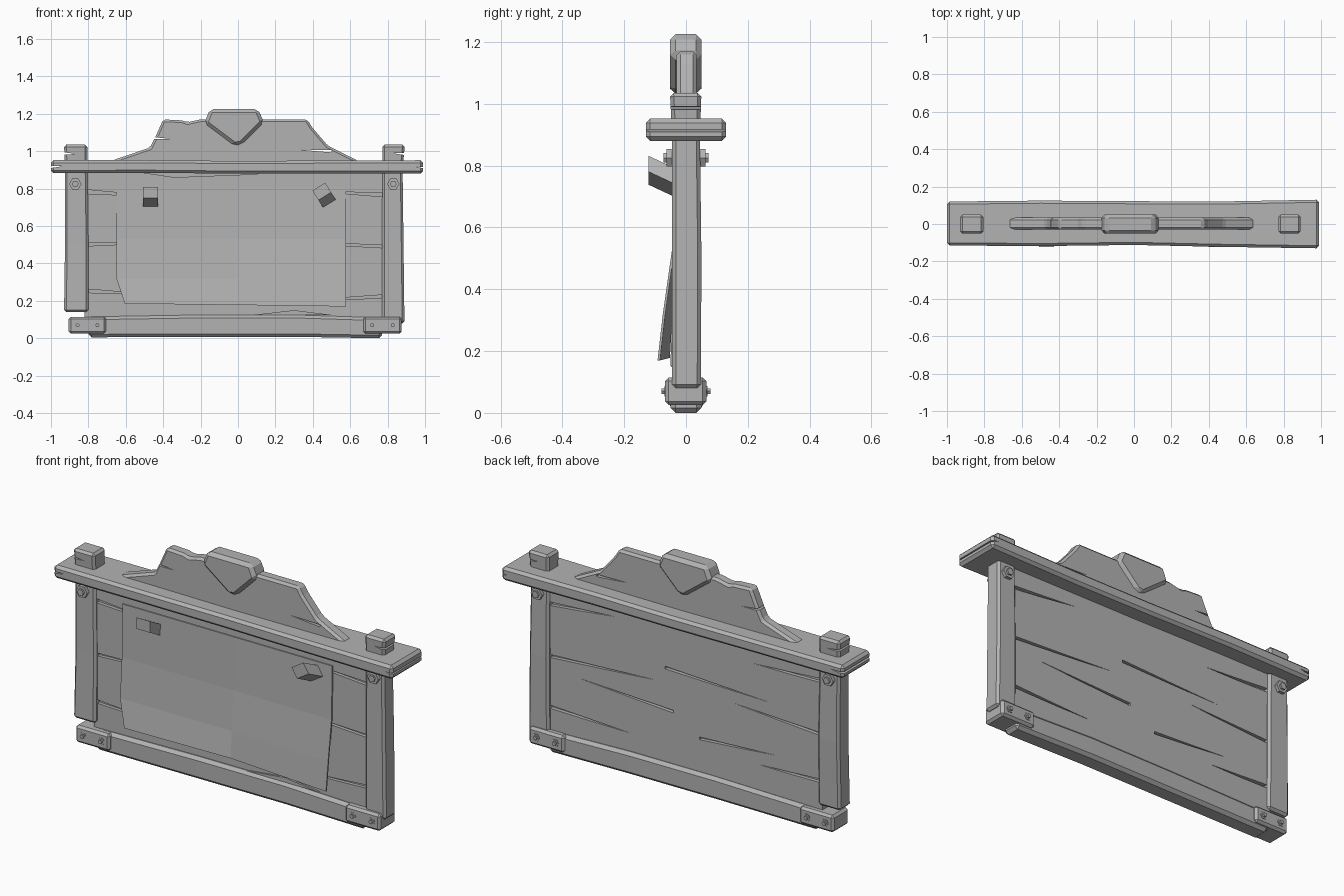
import bpy, bmesh, math
from mathutils import Vector, Matrix

cube = bpy.data.objects.get("Cube")
if cube:
    bpy.data.objects.remove(cube, do_unlink=True)

grey = bpy.data.materials.new("weathered grey")
grey.use_nodes = True
grey.diffuse_color = (0.45, 0.45, 0.45, 1)
bsdf = next(n for n in grey.node_tree.nodes if n.type == 'BSDF_PRINCIPLED')
bsdf.inputs["Base Color"].default_value = (0.45, 0.45, 0.45, 1)


def finish(name, bm, bevel=0):
    """Turn a bmesh into a flat shaded object, with chamfered edges if asked."""
    bmesh.ops.recalc_face_normals(bm, faces=bm.faces)
    if bevel:
        sharp = [e for e in bm.edges if e.calc_face_angle(0) > 0.35]
        bmesh.ops.bevel(bm, geom=sharp, offset=bevel, segments=1, affect='EDGES')
    mesh = bpy.data.meshes.new(name)
    bm.to_mesh(mesh)
    bm.free()
    mesh.materials.append(grey)
    obj = bpy.data.objects.new(name, mesh)
    bpy.context.collection.objects.link(obj)
    return obj


def add_prism(bm, outline, y0, y1):
    """Outline in x, z pushed along y."""
    a = [bm.verts.new((x, y0, z)) for x, z in outline]
    b = [bm.verts.new((x, y1, z)) for x, z in outline]
    n = len(a)
    bm.faces.new(a)
    bm.faces.new(b[::-1])
    for i in range(n):
        j = (i + 1) % n
        bm.faces.new((a[i], b[i], b[j], a[j]))


def prism(name, outline, y0, y1, bevel=0):
    bm = bmesh.new()
    add_prism(bm, outline, y0, y1)
    return finish(name, bm, bevel)


def loft(name, stations, place, bevel):
    """Rectangular sections (t, u0, u1, v0, v1) joined into a hand-hewn bar."""
    bm = bmesh.new()
    rings = []
    for t, u0, u1, v0, v1 in stations:
        corners = ((u0, v0), (u1, v0), (u1, v1), (u0, v1))
        rings.append([bm.verts.new(place(t, u, v)) for u, v in corners])
    for r, s in zip(rings, rings[1:]):
        for i in range(4):
            j = (i + 1) % 4
            bm.faces.new((r[i], r[j], s[j], s[i]))
    bm.faces.new(rings[0])
    bm.faces.new(rings[-1])
    return finish(name, bm, bevel)


def along_x(t, u, v):
    return (t, u, v)


def along_z(t, u, v):
    return (u, v, t)


def carve(obj, wedges):
    """Cut tapering splits: wide end x0, tip x1, y range."""
    bm = bmesh.new()
    for x0, z0, x1, z1, h, y0, y1 in wedges:
        mid = (x0 + x1) / 2
        mz = (z0 + z1) / 2
        add_prism(bm, [(x0, z0 - h / 2), (mid, mz - h / 3), (x1, z1), (mid, mz + h / 5), (x0, z0 + h / 2)], y0, y1)
    cutter = finish("split_cutter", bm)
    cutter.hide_render = True
    mod = obj.modifiers.new("splits", 'BOOLEAN')
    mod.operation = 'DIFFERENCE'
    mod.solver = 'EXACT'
    mod.object = cutter
    bpy.context.view_layer.objects.active = obj
    bpy.ops.object.modifier_apply(modifier=mod.name)
    bpy.data.objects.remove(cutter, do_unlink=True)


def bolt(name, x, z, radius, reach, side):
    """Hexagonal washer with a smaller raised head."""
    bm = bmesh.new()
    for r, depth in ((radius, reach - 0.01), (radius * 0.55, reach)):
        ring = [(x + r * math.cos(k * math.pi / 3), z + r * math.sin(k * math.pi / 3)) for k in range(6)]
        add_prism(bm, ring, side * 0.03, side * depth)
    finish(name, bm)


# Board of planks with splits on both faces
board = prism("plank_board", [(-0.82, 0.09), (0.79, 0.09), (0.79, 0.9), (-0.82, 0.9)], -0.03, 0.032)
splits = []
for left, z, tip, tip_z, h in ((True, 0.785, -0.42, 0.76, 0.022), (True, 0.5, -0.3, 0.52, 0.016),
                               (True, 0.255, -0.45, 0.235, 0.02), (False, 0.765, 0.4, 0.79, 0.02),
                               (False, 0.49, 0.15, 0.52, 0.016), (False, 0.225, 0.3, 0.2, 0.018)):
    x0 = -0.83 if left else 0.8
    splits.append((x0, z, tip, tip_z, h, -0.012, -0.06))
    splits.append((x0, z + 0.01, tip, tip_z + 0.02, h, 0.012, 0.06))
for x0, z0, x1, z1 in ((0.05, 0.4, 0.6, 0.43), (0.1, 0.62, -0.5, 0.6), (-0.1, 0.3, -0.55, 0.33)):
    splits.append((x0, z0, x1, z1, 0.014, 0.012, 0.06))
carve(board, splits)

# Thin chips at the top and bottom edges of the board
prism("upper_chip", [(-0.52, 0.885), (-0.34, 0.858), (0.1, 0.875), (0.12, 0.885)], -0.04, -0.02)
prism("lower_chip", [(0.08, 0.125), (0.3, 0.15), (0.5, 0.125)], -0.04, -0.02)

# Posts
right_post = loft("right_post", [(0.14, -0.93, -0.8, -0.05, 0.045), (0.5, -0.925, -0.8, -0.045, 0.05),
                                 (0.9, -0.925, -0.805, -0.045, 0.045), (1.035, -0.93, -0.805, -0.052, 0.05)],
                  along_z, 0.012)
left_post = loft("left_post", [(0.08, 0.77, 0.89, -0.045, 0.048), (0.5, 0.77, 0.885, -0.045, 0.05),
                               (0.9, 0.772, 0.88, -0.045, 0.045), (1.035, 0.772, 0.892, -0.052, 0.05)],
                 along_z, 0.012)
carve(right_post, [(-0.94, 0.99, -0.86, 0.985, 0.012, -0.06, 0.06)])
carve(left_post, [(0.9, 0.985, 0.83, 0.99, 0.012, -0.06, 0.06)])

# Top shelf
shelf = loft("top_shelf", [(-1.0, -0.115, 0.12, 0.883, 0.952), (-0.5, -0.118, 0.125, 0.885, 0.952),
                           (0.0, -0.112, 0.122, 0.88, 0.948), (0.45, -0.122, 0.12, 0.88, 0.95),
                           (0.99, -0.13, 0.13, 0.88, 0.952)], along_x, 0.014)
carve(shelf, [(-1.02, 0.915, -0.93, 0.922, 0.014, -0.2, 0.2), (1.02, 0.91, 0.95, 0.918, 0.012, -0.2, 0.2)])

# Bottom rail
loft("bottom_rail", [(-0.8, -0.05, 0.05, 0.005, 0.115), (-0.2, -0.052, 0.05, 0.008, 0.125),
                     (0.3, -0.05, 0.053, 0.008, 0.125), (0.77, -0.05, 0.05, 0.0, 0.11)], along_x, 0.016)

# Corner brackets with bolts, and bolts high on the posts
for side_name, x0, x1, post_x in (("right", -0.905, -0.705, -0.87), ("left", 0.67, 0.875, 0.83)):
    prism(side_name + "_bracket", [(x0, 0.025), (x1, 0.025), (x1, 0.115), (x0, 0.115)], -0.068, 0.066, 0.012)
    for face, s in (("front", -1), ("back", 1)):
        bolt(f"{side_name}_{face}_post_bolt", post_x, 0.825, 0.033, 0.073, s)
        for k, bx in enumerate((x0 + 0.047, x1 - 0.047)):
            bolt(f"{side_name}_{face}_bracket_bolt_{k + 1}", bx, 0.07, 0.02, 0.079, s)

# Crest board
crest = prism("crest_board", [(-0.68, 0.94), (-0.66, 0.955), (-0.47, 1.02), (-0.44, 1.08), (-0.4, 1.17),
                              (-0.3, 1.165), (-0.27, 1.155), (-0.2, 1.17), (0.37, 1.17), (0.395, 1.13),
                              (0.42, 1.1), (0.48, 1.03), (0.63, 0.955), (0.65, 0.94)], -0.03, 0.034, 0.012)
carve(crest, [(-0.5, 1.075, -0.35, 1.065, 0.014, -0.1, 0.1), (0.5, 1.0, 0.32, 1.01, 0.012, -0.1, 0.1)])

# Keystone in the middle of the crest
prism("crest_keystone", [(-0.15, 1.225), (0.108, 1.225), (0.138, 1.155), (0.02, 1.037), (-0.02, 1.03),
                         (-0.18, 1.15)], -0.052, 0.05, 0.018)

# Notice sheet with lifted lower corners
rows = (((-0.65, -0.036, 0.81), (0.0, -0.036, 0.81), (0.575, -0.036, 0.81)),
        ((-0.65, -0.04, 0.53), (0.0, -0.04, 0.53), (0.577, -0.045, 0.53)),
        ((-0.65, -0.055, 0.32), (0.0, -0.052, 0.32), (0.578, -0.075, 0.32)),
        ((-0.605, -0.085, 0.185), (0.0, -0.06, 0.178), (0.578, -0.092, 0.17)))
bm = bmesh.new()
sheets = []
for dy in (0, 0.008):
    sheets.append([[bm.verts.new((x, y + dy, z)) for x, y, z in row] for row in rows])
for grid in sheets:
    for r, s in zip(grid, grid[1:]):
        for i in range(2):
            bm.faces.new((r[i], r[i + 1], s[i + 1], s[i]))


def rim(g):
    return g[0] + [r[-1] for r in g[1:]] + g[-1][-2::-1] + [r[0] for r in g[-2:0:-1]]


front, back = map(rim, sheets)
for i in range(len(front)):
    j = (i + 1) % len(front)
    bm.faces.new((front[i], front[j], back[j], back[i]))
finish("notice_sheet", bm)

# Square pegs slanting up and out through the sheet
for name, x, z, turn in (("right_peg", -0.468, 0.78, 0), ("left_peg", 0.448, 0.785, 32)):
    bm = bmesh.new()
    add_prism(bm, [(-0.04, -0.03), (0.04, -0.03), (0.04, 0.03), (-0.04, 0.03)], 0, 0.1)
    for v in bm.verts:
        v.co.z -= v.co.y * 0.55
    spin = Matrix.Rotation(math.radians(-turn), 3, 'Y')
    for v in bm.verts:
        v.co = (spin.inverted() if turn < 0 else spin) @ v.co + Vector((x, -0.122, z))
    # Rotating by a negative turn about y tips the top towards -x
    finish(name, bm)
